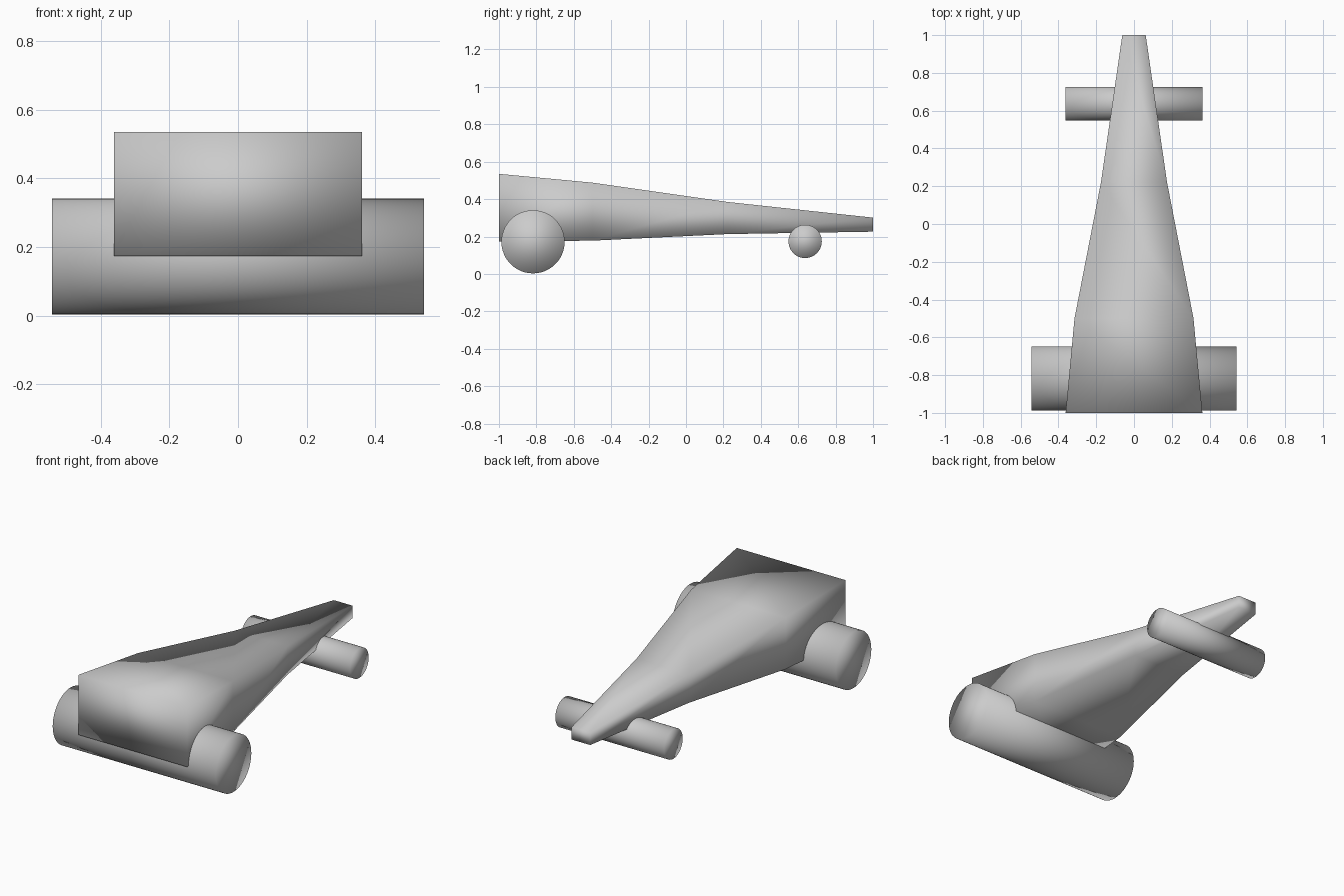
import bpy, bmesh, math

if "Cube" in bpy.data.objects:
    bpy.data.objects.remove(bpy.data.objects["Cube"])

# Tapered body: rectangular sections (y, half width, bottom z, top z)
SECTIONS = [(-1.0, 0.362, 0.174, 0.535),
            (-0.5, 0.315, 0.178, 0.488),
            (0.22, 0.175, 0.213, 0.385),
            (1.0, 0.062, 0.226, 0.301)]


def smooth(mesh):
    for p in mesh.polygons:
        p.use_smooth = True


def make_body():
    bm = bmesh.new()
    rings = [[bm.verts.new(c) for c in ((-w, y, lo), (w, y, lo), (w, y, hi), (-w, y, hi))]
             for y, w, lo, hi in SECTIONS]
    for a, b in zip(rings, rings[1:]):
        for i in range(4):
            j = (i + 1) % 4
            bm.faces.new((a[i], a[j], b[j], b[i]))
    bm.faces.new(rings[0])
    bm.faces.new(rings[-1])
    bmesh.ops.recalc_face_normals(bm, faces=bm.faces)
    mesh = bpy.data.meshes.new("body")
    bm.to_mesh(mesh)
    bm.free()
    smooth(mesh)
    bpy.context.collection.objects.link(bpy.data.objects.new("body", mesh))


# Full-width wheel rollers lying across the car
def make_roller(name, y, z, radius, half_width):
    bpy.ops.mesh.primitive_cylinder_add(vertices=48, radius=radius, depth=2 * half_width,
                                        location=(0, y, z), rotation=(0, math.pi / 2, 0))
    obj = bpy.context.object
    obj.name = name
    smooth(obj.data)


make_body()
make_roller("front_wheels", -0.818, 0.172, 0.169, 0.543)
make_roller("rear_wheels", 0.637, 0.174, 0.089, 0.362)
